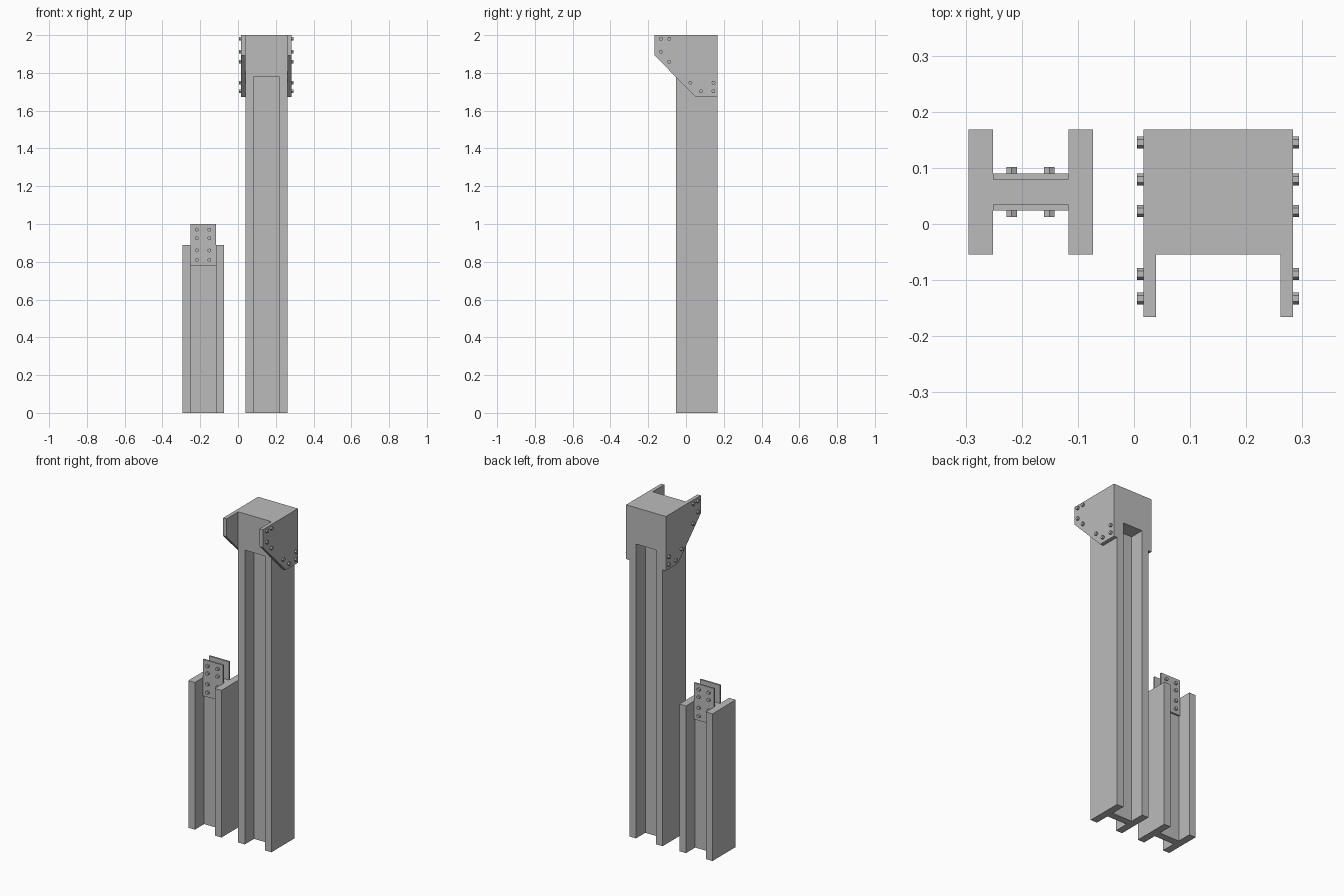
import bpy, bmesh, math
from mathutils import Matrix, Vector

if "Cube" in bpy.data.objects:
    bpy.data.objects.remove(bpy.data.objects["Cube"])

steel = bpy.data.materials.new("steel_grey")
steel.diffuse_color = (0.5, 0.5, 0.5, 1)
steel.use_nodes = True
steel.node_tree.nodes["Principled BSDF"].inputs["Base Color"].default_value = steel.diffuse_color

Y0, Y1 = -0.054, 0.168          # depth of both columns
WEB0, WEB1 = 0.035, 0.079       # depth of the webs
FLANGE = 0.044


def finish(name, bm):
    bmesh.ops.recalc_face_normals(bm, faces=bm.faces)
    me = bpy.data.meshes.new(name)
    bm.to_mesh(me)
    bm.free()
    me.materials.append(steel)
    ob = bpy.data.objects.new(name, me)
    bpy.context.collection.objects.link(ob)
    return ob


def prism(name, outline, offset):
    """Extrude a closed 3D outline along an offset vector."""
    bm = bmesh.new()
    face = bm.faces.new([bm.verts.new(p) for p in outline])
    ext = bmesh.ops.extrude_face_region(bm, geom=[face])
    moved = [g for g in ext["geom"] if isinstance(g, bmesh.types.BMVert)]
    bmesh.ops.translate(bm, vec=Vector(offset), verts=moved)
    return finish(name, bm)


def box(name, x0, x1, y0, y1, z0, z1):
    return prism(name, [(x0, y0, z0), (x1, y0, z0), (x1, y1, z0), (x0, y1, z0)],
                 (0, 0, z1 - z0))


def h_column(name, x0, x1, height):
    """Column with an H cross-section."""
    a, b = x0 + FLANGE, x1 - FLANGE
    pts = [(x0, Y0), (a, Y0), (a, WEB0), (b, WEB0), (b, Y0), (x1, Y0),
           (x1, Y1), (b, Y1), (b, WEB1), (a, WEB1), (a, Y1), (x0, Y1)]
    return prism(name, [(x, y, 0) for x, y in pts], (0, 0, height))


def bolts(name, centres, rotation):
    """Hexagonal bolt heads, all facing along one axis."""
    bm = bmesh.new()
    for c in centres:
        bmesh.ops.create_cone(bm, cap_ends=True, segments=6, radius1=0.0108,
                              radius2=0.0108, depth=0.0115,
                              matrix=Matrix.Translation(c) @ rotation)
    return finish(name, bm)


# Short column with a pair of bolted splice plates
h_column("short_column", -0.295, -0.073, 0.89)
turn_y = Matrix.Rotation(math.pi / 2, 4, "X")
for side, y0, y1, yb in (("front", 0.024, WEB0, 0.0185), ("back", WEB1, 0.090, 0.0955)):
    box(side + "_splice_plate", -0.251, -0.117, y0, y1, 0.78, 1.0)
    bolts(side + "_splice_bolts",
          [(x, yb, z) for x in (-0.218, -0.151) for z in (0.81, 0.86, 0.925, 0.97)],
          turn_y)

# Tall column with a solid cap block
h_column("tall_column", 0.039, 0.261, 1.78)
box("cap_block", 0.039, 0.261, Y0, Y1, 1.78, 2.0)

# Bolted gusset plates on both sides of the cap
gusset = [(-0.166, 2.0), (-0.166, 1.892), (0.052, 1.672), (Y1, 1.672), (Y1, 2.0)]
bolt_spots = [(-0.133, 1.98), (-0.089, 1.98), (-0.133, 1.913), (-0.089, 1.86),
              (0.023, 1.749), (0.145, 1.749), (0.079, 1.702), (0.145, 1.702)]
turn_x = Matrix.Rotation(math.pi / 2, 4, "Y")
for side, x0, x1, xb in (("left", 0.017, 0.039, 0.0115), ("right", 0.261, 0.283, 0.2885)):
    prism(side + "_gusset_plate", [(x0, y, z) for y, z in gusset], (x1 - x0, 0, 0))
    bolts(side + "_gusset_bolts", [(xb, y, z) for y, z in bolt_spots], turn_x)
